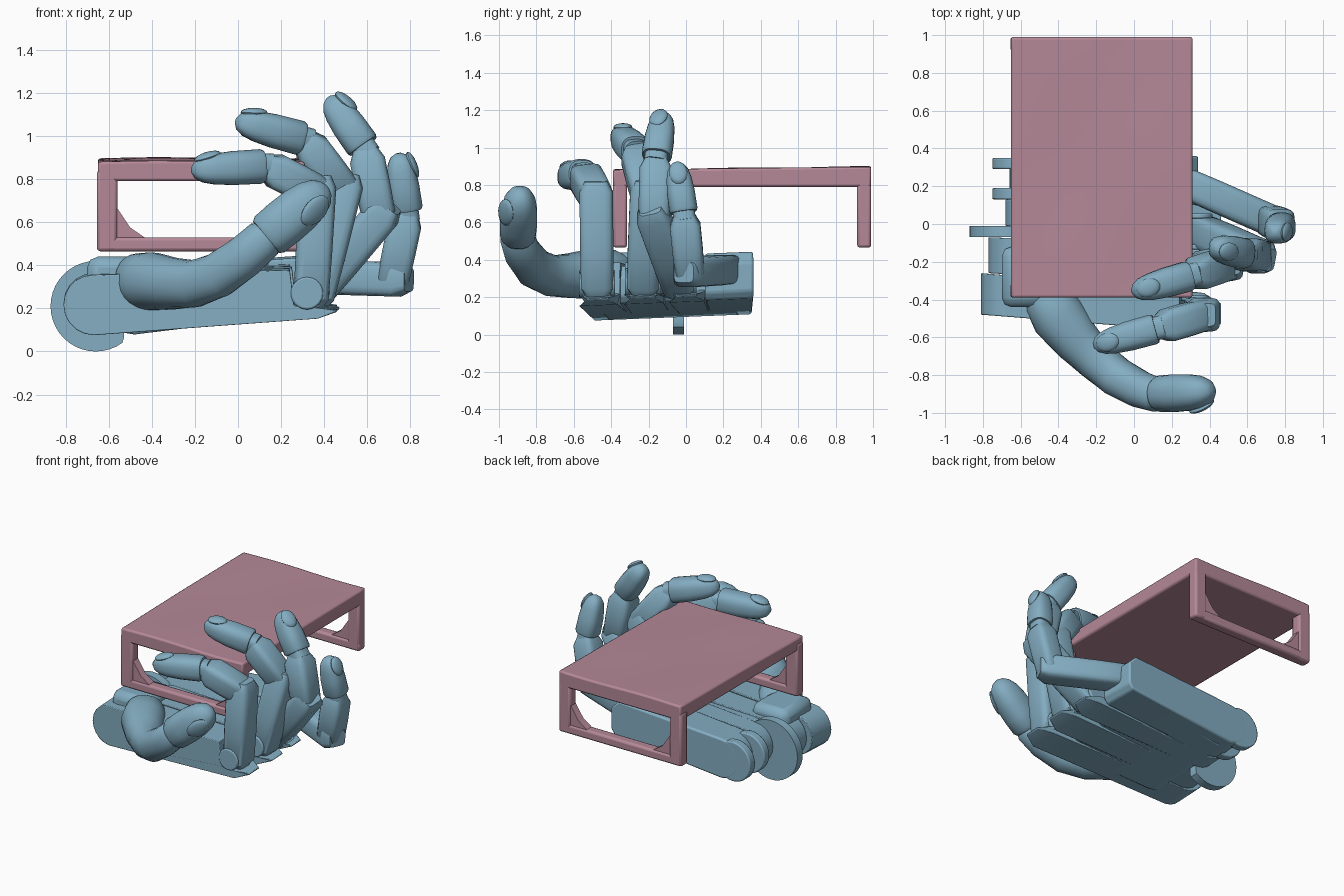
import bpy, bmesh, math
from mathutils import Vector as V

if "Cube" in bpy.data.objects:
    bpy.data.objects.remove(bpy.data.objects["Cube"])


def material(name, rgb):
    m = bpy.data.materials.new(name)
    m.diffuse_color = (*rgb, 1)
    m.use_nodes = True
    m.node_tree.nodes["Principled BSDF"].inputs["Base Color"].default_value = m.diffuse_color
    return m


BLUE = material("hand_blue", (0.23, 0.42, 0.54))
PINK = material("table_pink", (0.46, 0.25, 0.31))


def finish(name, bm, mat, bevel=0, angle=35):
    bmesh.ops.recalc_face_normals(bm, faces=bm.faces)
    me = bpy.data.meshes.new(name)
    bm.to_mesh(me)
    bm.free()
    ob = bpy.data.objects.new(name, me)
    bpy.context.collection.objects.link(ob)
    me.materials.append(mat)
    if bevel:
        mod = ob.modifiers.new("bevel", 'BEVEL')
        mod.width, mod.segments, mod.limit_method = bevel, 2, 'ANGLE'
    bpy.ops.object.select_all(action='DESELECT')
    ob.select_set(True)
    bpy.context.view_layer.objects.active = ob
    bpy.ops.object.shade_smooth_by_angle(angle=math.radians(angle))
    return ob


def skin(name, rings, mat, bevel=0, angle=35):
    """Join equal-length point rings into a closed solid."""
    bm = bmesh.new()
    rv = [[bm.verts.new(p) for p in r] for r in rings]
    n = len(rv[0])
    for a, b in zip(rv, rv[1:]):
        for i in range(n):
            bm.faces.new((a[i], a[(i + 1) % n], b[(i + 1) % n], b[i]))
    bm.faces.new(rv[0])
    bm.faces.new(rv[-1])
    return finish(name, bm, mat, bevel, angle)


def loft(name, stations, exponent=2.0, n=20, side=V((0, 1, 0))):
    """Sweep a superellipse through (centre, half width, half thickness)."""
    rings = []
    cs = [V(s[0]) for s in stations]
    for i, (c, w, t) in enumerate(stations):
        d = (cs[min(i + 1, len(cs) - 1)] - cs[max(i - 1, 0)]).normalized()
        b = (side - d * side.dot(d)).normalized()
        u = d.cross(b)
        ring = []
        for k in range(n):
            a = 2 * math.pi * (k + 0.5) / n
            x, y = math.cos(a), math.sin(a)
            f = lambda q: math.copysign(abs(q) ** (2 / exponent), q)
            ring.append(cs[i] + b * w * f(x) + u * t * f(y))
        rings.append(ring)
    return skin(name, rings, BLUE)


def box(name, lo, hi, mat, bevel=0.015):
    ring = lambda z: [(lo[0], lo[1], z), (hi[0], lo[1], z), (hi[0], hi[1], z), (lo[0], hi[1], z)]
    return skin(name, [ring(lo[2]), ring(hi[2])], mat, bevel)


def disc(name, x, y, z, r, half, bevel=0.008):
    ring = lambda yy: [(x + r * math.cos(a * math.pi / 16), yy, z + r * math.sin(a * math.pi / 16)) for a in range(32)]
    return skin(name, [ring(y - half), ring(y + half)], BLUE, bevel)


def nail(name, centre, along, out, half_len, half_wid):
    along = along.normalized()
    out = (out - along * out.dot(along)).normalized()
    side = along.cross(out)
    bm = bmesh.new()
    bmesh.ops.create_uvsphere(bm, u_segments=16, v_segments=8, radius=1)
    for v in bm.verts:
        p = v.co.copy()
        v.co = centre + along * p.x * half_len + side * p.y * half_wid + out * p.z * 0.022
    finish(name, bm, BLUE)


# palm: one bar per finger, rounded at the heel, thin tongue under each knuckle
def bar(name, wrist_y, knuckle_y, xw, xk, top, tongue=True):
    cx = xw + 0.14
    prof = [(cx + 0.14 * math.cos(a), 0.215 + 0.14 * math.sin(a))
            for a in [math.pi * (0.5 + k / 10) for k in range(11)]]
    if tongue:
        prof += [(xk - 0.09, 0.155), (xk, 0.185), (xk, 0.195), (xk - 0.09, 0.205),
                 (xk - 0.2, 0.215), (xk - 0.22, top)]
    else:
        prof += [(xk - 0.03, 0.16), (xk, 0.2), (xk, top - 0.06), (xk - 0.06, top)]
    rings = []
    for s in (0, 1):
        ring = []
        for x, z in prof:
            f = (x - xw) / (xk - xw)
            lo, hi = [wrist_y[k] + (knuckle_y[k] - wrist_y[k]) * f for k in (0, 1)]
            if tongue and x > xk - 0.02:
                lo, hi = lo + 0.05, hi - 0.05
            y = (lo, hi)[s]
            ring.append((x, y, z + 0.04 * (y + 0.5)))
        rings.append(ring)
    skin(name, rings, BLUE, 0.012)


bar("palm_index_bar", (-0.48, -0.26), (-0.58, -0.37), -0.81, 0.46, 0.38)
bar("palm_middle_bar", (-0.26, -0.07), (-0.34, -0.12), -0.77, 0.47, 0.38)
bar("palm_ring_bar", (-0.01, 0.13), (-0.10, 0.10), -0.68, 0.46, 0.38)
bar("palm_pinky_bar", (0.13, 0.35), (0.10, 0.36), -0.66, 0.34, 0.41, False)
bar("palm_core", (-0.40, 0.28), (-0.50, 0.28), -0.62, 0.22, 0.36, False)

# wrist: cam disc with a cut corner, and hinge tabs
cam = []
for k in range(40):
    a = 2 * math.pi * k / 40
    x, z = -0.66 + 0.21 * math.cos(a), 0.21 + 0.21 * math.sin(a)
    cam.append((min(x, -0.53) if z < 0.21 else x, z))
skin("wrist_cam", [[(x, y, z) for x, z in cam] for y in (-0.07, -0.01)], BLUE)
for i, y in enumerate((0.16, 0.32)):
    disc("wrist_tab_%d" % i, -0.61, y, 0.25, 0.14, 0.03)
box("thumb_mount", (-0.70, -0.44, 0.25), (-0.42, -0.12, 0.44), BLUE, 0.05)

# fingers: base, middle joint, end joint, tip, half width
FINGERS = {
    "index": [(0.34, -0.475, 0.26), (0.37, -0.48, 0.74), (0.13, -0.55, 0.86), (-0.215, -0.645, 0.84), 0.09],
    "middle": [(0.37, -0.23, 0.27), (0.49, -0.21, 0.75), (0.31, -0.27, 0.985), (-0.01, -0.36, 1.07), 0.09],
    "ring": [(0.36, -0.04, 0.27), (0.655, -0.17, 0.62), (0.59, -0.16, 0.94), (0.42, -0.12, 1.18), 0.09],
    "pinky": [(0.22, 0.24, 0.35), (0.72, 0.02, 0.335), (0.785, -0.01, 0.64), (0.745, -0.05, 0.92), 0.085],
}


def phalanx(name, p, q, w, over_a, over_b):
    d = (q - p).normalized()
    L = (q - p).length
    st = [(-over_a, .62), (-over_a + .045, .96), (L * .4, 1), (L + over_b - .055, 1), (L + over_b, .68)]
    loft(name, [(p + d * s, w * f, w * .95 * f) for s, f in st], 4.5, 16)


for name, (a, b, c, t, w) in FINGERS.items():
    a, b, c, t = V(a), V(b), V(c), V(t)
    phalanx(name + "_lower", a, b, w, 0.06, 0.08)
    phalanx(name + "_middle", b, c, w * 0.97, 0.05, 0.0)
    d = (t - c).normalized()
    L = (t - c).length
    # hinge core, then rounded fingertip
    loft(name + "_end_joint", [(c - d * .03, w * .7, w * .65), (c + d * .05, w * .7, w * .65)], 3)
    tip = [(.015, .82), (.03, .9), (L * .45, .88), (L * .7, .79), (L * .85, .66), (L * .95, .44), (L, .14)]
    loft(name + "_tip", [(c + d * s, w * f, w * f) for s, f in tip], 2.7, 20)
    out = b - a if name != "pinky" else V((1, 0, 0))
    out = (out - d * out.dot(d)).normalized()
    nail(name + "_nail", c + d * L * .78 + out * w * .66, d - out * .25, out, .065, .05)
    # knuckle hinge in the palm
    if name != "pinky":
        for s in (-1, 1):
            disc("%s_hinge_%d" % (name, s), a.x - 0.02, a.y + s * 0.082, a.z + 0.01, 0.075, 0.014)

# thumb: fleshy curved base and separate rounded end
loft("thumb_base", [
    ((-0.50, -0.33, 0.33), .09, .09), ((-0.46, -0.39, 0.33), .13, .125),
    ((-0.40, -0.49, 0.325), .145, .135), ((-0.30, -0.62, 0.315), .125, .12),
    ((-0.20, -0.72, 0.315), .11, .11), ((-0.09, -0.81, 0.355), .105, .105),
    ((0.03, -0.875, 0.44), .098, .10), ((0.12, -0.905, 0.52), .09, .095),
    ((0.15, -0.905, 0.545), .07, .07)], 2.2, 24)
p, q = V((0.13, -0.90, 0.53)), V((0.415, -0.885, 0.765))
d = (q - p).normalized()
L = (q - p).length
loft("thumb_tip", [(p + d * L * s, .1 * f, .112 * f) for s, f in
                   ((0, .85), (.06, .97), (.3, 1), (.55, .97), (.75, .86), (.89, .65), (.97, .38), (1, .12))], 2.3, 24)
out = V((0.5, -0.8, -0.3))
out = (out - d * out.dot(d)).normalized()
nail("thumb_nail", p + d * L * .68 + out * .088, d - out * .2, out, .085, .06)

# table top: slab with a slightly wavy surface
X0, X1, Y0, Y1 = -0.65, 0.31, -0.39, 0.99
bm = bmesh.new()
bmesh.ops.create_grid(bm, x_segments=16, y_segments=22, size=0.5)
for v in bm.verts:
    v.co = V(((X0 + X1) / 2 + v.co.x * (X1 - X0), (Y0 + Y1) / 2 + v.co.y * (Y1 - Y0), 0.79))
top = bmesh.ops.extrude_face_region(bm, geom=bm.faces[:])["geom"]
for v in top:
    if isinstance(v, bmesh.types.BMVert):
        x, y = v.co.x, v.co.y
        v.co.z = 0.886 + 0.012 * y + 0.004 * math.sin(7 * x + 1) * math.sin(5 * y)
finish("table_top", bm, PINK, 0.012)

# end frames: two legs, a low rail and corner gussets each
for i, (ya, yb) in enumerate(((Y0, Y0 + 0.075), (Y1 - 0.075, Y1))):
    box("leg_left_%d" % i, (X0 - .005, ya, 0.465), (X0 + .09, yb, 0.84), PINK)
    box("leg_right_%d" % i, (X1 - .09, ya, 0.465), (X1, yb, 0.84), PINK)
    box("low_rail_%d" % i, (X0, ya, 0.465), (X1, yb, 0.53), PINK)
    for x, s in ((X0 + .08, 1), (X1 - .08, -1)):
        tri = [(x, 0.52), (x + s * .15, 0.52), (x + s * .07, 0.575), (x, 0.68)]
        skin("gusset_%d" % i, [[(u, y, z) for u, z in tri] for y in (ya + .01, yb - .01)], PINK)
